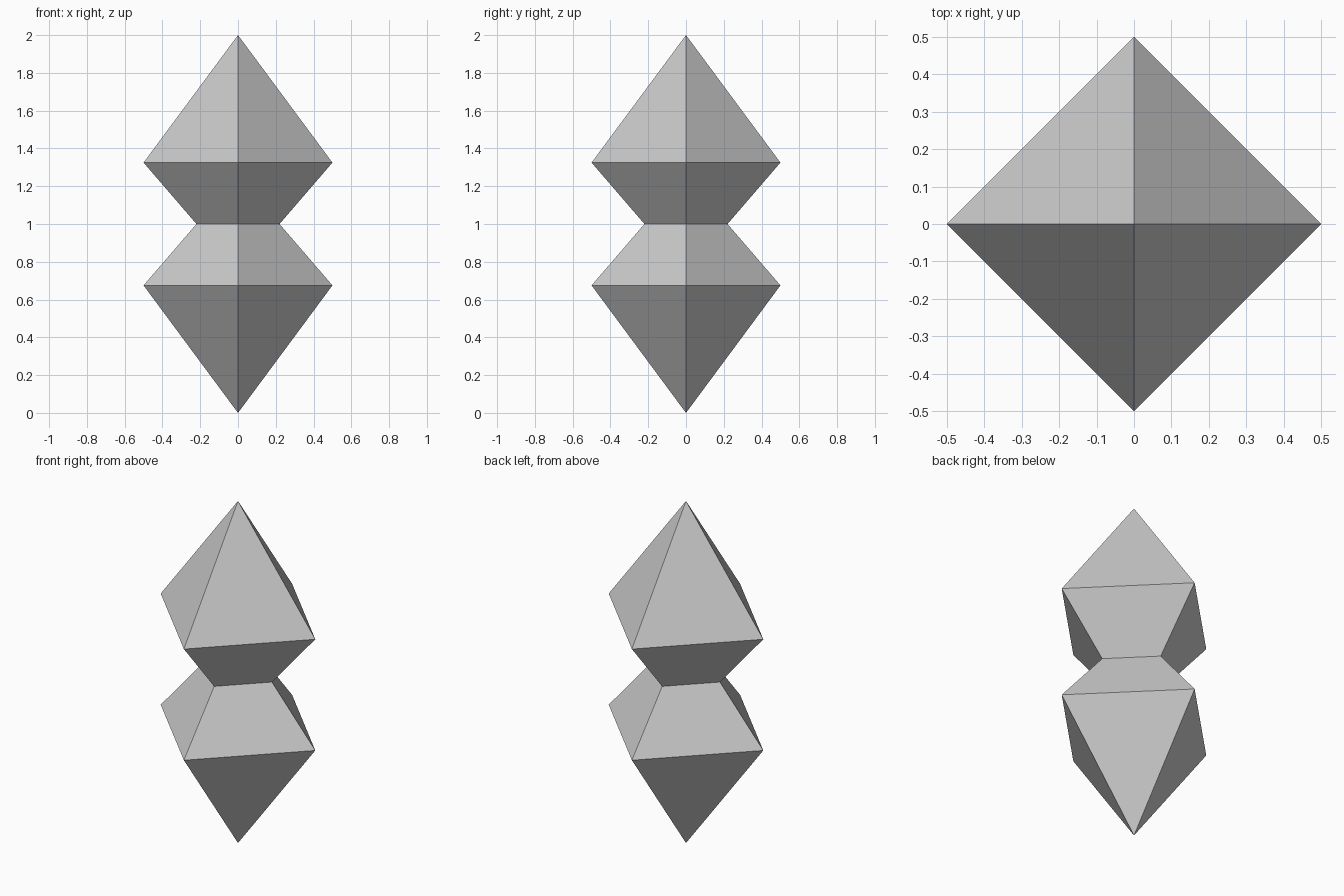
import bpy, bmesh
from math import cos, sin, pi

if "Cube" in bpy.data.objects:
    bpy.data.objects.remove(bpy.data.objects["Cube"])

SIDES = 4
# (radius, height) from the bottom tip to the top tip
PROFILE = [(0, 0), (0.5, 0.675), (0.22, 1.0), (0.5, 1.325), (0, 2.0)]


def lathe(name, profile, sides):
    """Flat-faced solid of revolution with pointed ends."""
    bm = bmesh.new()
    bottom = bm.verts.new((0, 0, profile[0][1]))
    top = bm.verts.new((0, 0, profile[-1][1]))
    rings = [[bm.verts.new((r * cos(2 * pi * i / sides), r * sin(2 * pi * i / sides), z))
              for i in range(sides)] for r, z in profile[1:-1]]
    for i in range(sides):
        j = (i + 1) % sides
        bm.faces.new((bottom, rings[0][j], rings[0][i]))
        for low, high in zip(rings, rings[1:]):
            bm.faces.new((low[i], low[j], high[j], high[i]))
        bm.faces.new((rings[-1][i], rings[-1][j], top))
    mesh = bpy.data.meshes.new(name)
    bm.to_mesh(mesh)
    bm.free()
    obj = bpy.data.objects.new(name, mesh)
    bpy.context.collection.objects.link(obj)
    return obj


# Double-pointed crystal with a narrow waist
lathe("double_crystal", PROFILE, SIDES)
